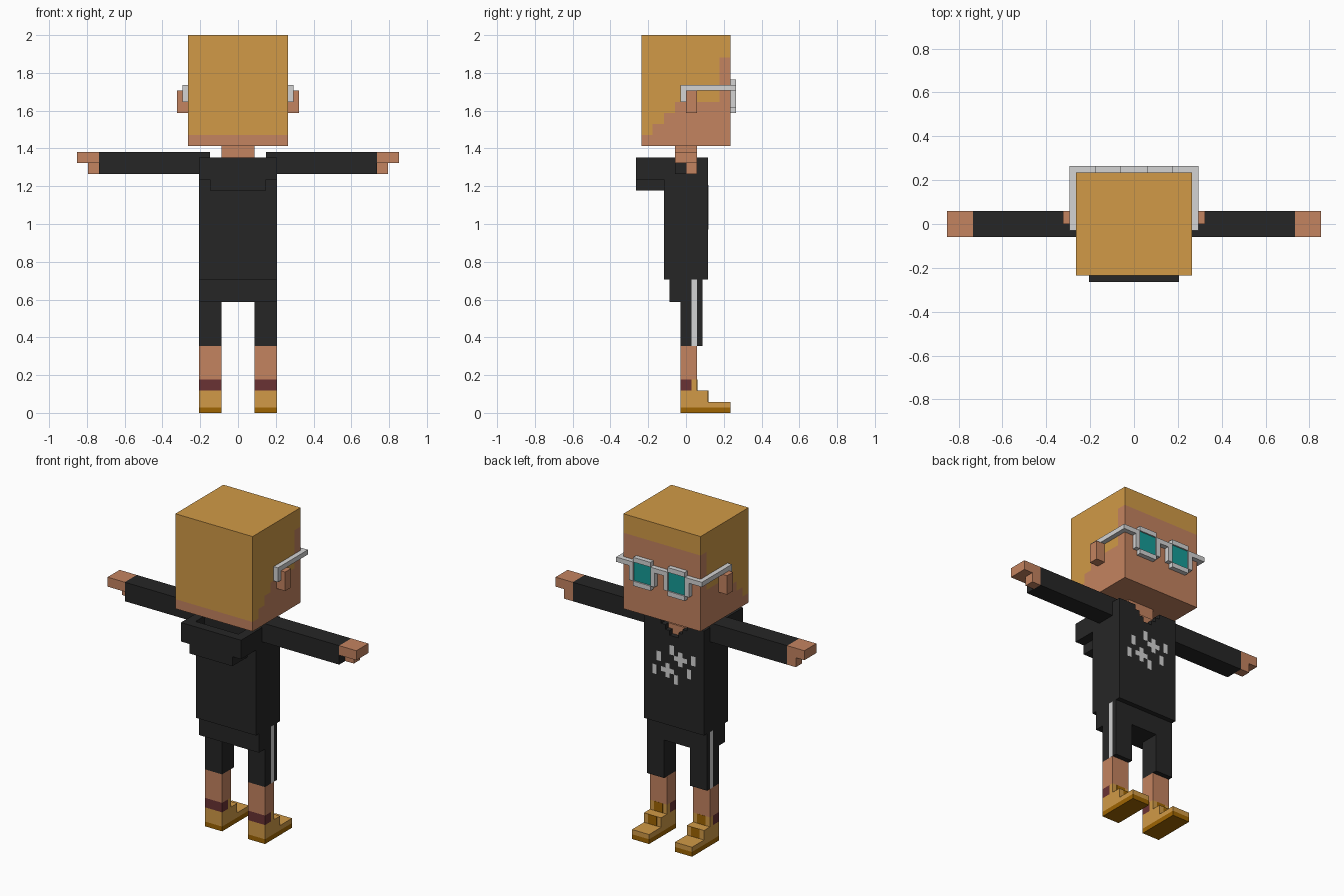
import bpy, bmesh
from mathutils import Vector

if "Cube" in bpy.data.objects:
    bpy.data.objects.remove(bpy.data.objects["Cube"])

U = 2 / 68  # one block; all sizes below are counted in blocks
T = 0.03    # thickness of painted plates


def material(name, r, g, b):
    lin = [((c / 255 + 0.055) / 1.055) ** 2.4 if c > 10 else c / 255 / 12.92 for c in (r, g, b)]
    m = bpy.data.materials.new(name)
    m.diffuse_color = (*lin, 1)
    m.use_nodes = True
    m.node_tree.nodes["Principled BSDF"].inputs["Base Color"].default_value = m.diffuse_color
    return m


GOLD = material("gold", 209, 154, 71)
SKIN = material("skin", 196, 131, 96)
BLACK = material("charcoal cloth", 38, 38, 38)
GREY = material("light grey", 211, 211, 211)
RED = material("dark red", 106, 50, 52)
SOLE = material("dark gold", 159, 101, 2)
TEAL = material("teal", 22, 156, 151)


def add_box(bm, x0, x1, y0, y1, z0, z1):
    verts = bmesh.ops.create_cube(bm, size=1)["verts"]
    for v in verts:
        v.co = Vector((x1 if v.co.x > 0 else x0, y1 if v.co.y > 0 else y0,
                       z1 if v.co.z > 0 else z0)) * U


def finish(name, bm, *mats):
    mesh = bpy.data.meshes.new(name)
    bm.to_mesh(mesh)
    bm.free()
    for m in mats:
        mesh.materials.append(m)
    obj = bpy.data.objects.new(name, mesh)
    bpy.context.collection.objects.link(obj)
    return obj


def part(name, mat, *boxes, mirror=False):
    """Object made of boxes (x0, x1, y0, y1, z0, z1), optionally mirrored in x."""
    bm = bmesh.new()
    for b in boxes:
        add_box(bm, *b)
        if mirror:
            add_box(bm, -b[1], -b[0], *b[2:])
    return finish(name, bm, mat)


# Head: one block, cut along the hairline and coloured by region
bm = bmesh.new()
add_box(bm, -9, 9, -8, 8, 48, 68)
for axis, cuts in ((Vector((0, 1, 0)), (-6, -4, -2, 6)), (Vector((0, 0, 1)), (50, 52, 54, 56, 64))):
    for c in cuts:
        bmesh.ops.bisect_plane(bm, geom=bm.verts[:] + bm.edges[:] + bm.faces[:],
                               plane_co=axis * c * U, plane_no=axis)
bm.normal_update()
for f in bm.faces:
    c = f.calc_center_median() / U
    steps = ((-6, 50), (-4, 52), (-2, 54), (6, 56), (9, 64))
    hairline = next(z for y, z in steps if c.y < y)
    f.material_index = int(c.z < hairline or f.normal.z < -0.5)
finish("head", bm, GOLD, SKIN)

part("ears", SKIN, (9, 11, 0, 2, 54, 58), mirror=True)
part("neck", SKIN, (-3, 3, -2, 2, 43, 48), (-2, 2, 2, 3, 43, 45))

# Glasses
part("glasses_temples", GREY, (9, 10, 0, 9, 58, 59), (9, 10, -1, 0, 56, 59), mirror=True)
part("glasses_frames", GREY, (2, 6, 8, 9, 59, 60), (2, 6, 8, 9, 54, 55),
     (1, 2, 8, 9, 55, 59), (6, 7, 8, 9, 55, 59), (7, 9, 8, 9, 58, 59), mirror=True)
part("glasses_bridge", GREY, (-1, 1, 8, 9, 58, 59))
part("lenses", TEAL, (2, 6, 8, 8.7, 55, 59), mirror=True)

# Hooded top with a stepped neckline
part("torso", BLACK, (-7, 7, -4, 4, 24, 43), (-3, 3, -4, -2, 43, 46))
part("shoulders", BLACK, (3, 7, -4, 4, 43, 46), (2, 3, 2, 4, 43, 45),
     (1, 2, 3, 4, 43, 44), mirror=True)
part("hood", BLACK, (-7, 7, -9, -4, 42, 44), (-5, 5, -9, -4, 40, 42), (-7, 7, -9, -7, 44, 46))
part("hood_sides", BLACK, (5, 7, -7, -4, 44, 46), mirror=True)
part("sleeves", BLACK, (5, 25, -2, 2, 43, 47), mirror=True)

# Chest print: half of it, then turned half way round about its centre
half = [(-2, -1, 37, 40), (-3, -2, 38, 39), (-1, 0, 38, 39),
        (3, 4, 37, 39), (0, 1, 39, 41), (4, 5, 34, 36)]
prints = half + [(-b, -a, 74 - d, 74 - c) for a, b, c, d in half]
part("chest_print", GREY, *[(a, b, 3.9, 4 + T, c, d) for a, b, c, d in prints])

# Hands
part("hands", SKIN, (25, 29, -2, 2, 45, 47), (25, 27, 0, 2, 43, 45), mirror=True)

# Shorts and side stripes
part("shorts_hips", BLACK, (-7, 7, -3, 3, 20, 24))
part("shorts_legs", BLACK, (3, 7, -1, 3, 12, 20), mirror=True)
part("shorts_stripes", GREY, (6.9, 7 + T, 1, 2, 12, 24), mirror=True)

# Lower legs, socks and shoes
part("shins", SKIN, (3, 7, -1, 2, 6, 12), mirror=True)
part("socks", RED, (3, 7, -1, 1, 4, 6), mirror=True)
part("shoes", GOLD, (3, 7, -1, 4, 1, 4), (3, 7, 4, 8, 1, 2), (3, 7, 1, 2, 4, 6), mirror=True)
part("shoe_laces", SOLE, (4, 6, 1.95, 2 + T, 4, 6), (4, 6, 3.95, 4 + T, 2, 4), mirror=True)
part("soles", SOLE, (3, 7, -1, 8, 0, 1), mirror=True)
